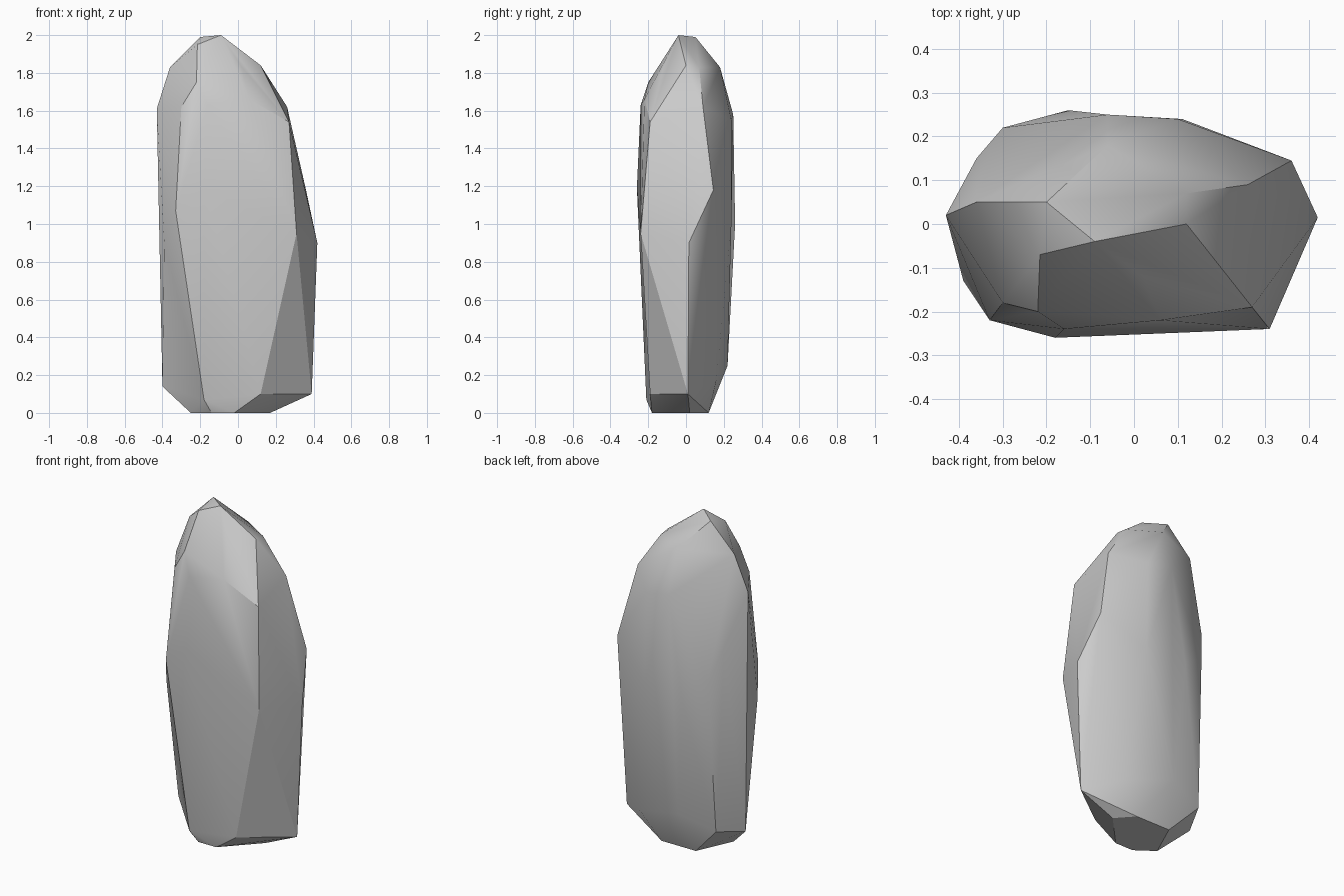
import bpy
import bmesh
import math

# Remove only the default cube
default_cube = bpy.data.objects.get("Cube")
if default_cube:
    bpy.data.objects.remove(default_cube, do_unlink=True)


def make_material(name, colour):
    material = bpy.data.materials.new(name)
    material.use_nodes = True
    material.diffuse_color = colour
    shader = next(node for node in material.node_tree.nodes
                  if node.type == "BSDF_PRINCIPLED")
    shader.inputs["Base Color"].default_value = colour
    shader.inputs["Roughness"].default_value = 0.9
    return material


# Corner points of the stone, grouped by the part of the rock they shape
foot = [
    (-.25, -.1, 0), (-.14, -.18, 0), (-.02, -.18, 0), (.17, .02, 0),
    (.08, .12, 0), (-.15, .12, 0),
    (-.4, 0, .14), (-.18, -.21, .07), (.12, -.19, .1), (.39, .01, .1),
    (.2, .16, .17), (-.1, .22, .25), (-.32, .17, .18),
]
waist = [
    (.33, -.17, .77), (.42, .015, .9), (.31, -.24, .95), (-.39, -.13, .9),
    (-.33, -.22, 1.07), (-.18, -.26, 1.19), (.36, .145, 1.18),
    (.11, .24, 1), (-.15, .26, 1), (-.3, .22, 1.1), (-.36, .15, 1.3),
]
shoulder = [
    (-.43, .02, 1.61), (-.3, -.18, 1.62), (-.16, -.24, 1.63),
    (.06, -.22, 1.66), (.27, -.19, 1.54), (.26, .09, 1.62),
    (-.06, .25, 1.58), (.1, .24, 1.55), (-.22, -.2, 1.75),
]
crown = [
    (-.36, .05, 1.83), (.02, -.12, 1.83), (.12, 0, 1.84), (.12, .07, 1.83),
    (-.06, .18, 1.83), (-.215, -.07, 1.95), (-.09, -.04, 2), (-.2, .05, 1.99),
]


def build_faceted_stone(name, corners, material):
    """Wrap the corners in one faceted skin and shade the shallow creases smooth."""
    mesh = bpy.data.meshes.new(name)
    stone = bpy.data.objects.new(name, mesh)
    bpy.context.collection.objects.link(stone)

    bm = bmesh.new()
    for corner in corners:
        bm.verts.new(corner)
    bmesh.ops.convex_hull(bm, input=bm.verts[:])
    loose = [vert for vert in bm.verts if not vert.link_faces]
    bmesh.ops.delete(bm, geom=loose, context="VERTS")

    # Merge nearly flat triangles into broad facets
    bmesh.ops.dissolve_limit(bm, angle_limit=math.radians(4),
                             verts=bm.verts[:], edges=bm.edges[:])
    bmesh.ops.recalc_face_normals(bm, faces=bm.faces[:])
    bm.to_mesh(mesh)
    bm.free()
    mesh.materials.append(material)

    bpy.ops.object.select_all(action="DESELECT")
    stone.select_set(True)
    bpy.context.view_layer.objects.active = stone
    bpy.ops.object.shade_smooth_by_angle(angle=math.radians(30))
    return stone


# Standing stone
stone_grey = make_material("stone_grey", (0.6, 0.6, 0.6, 1))
build_faceted_stone("standing_stone", foot + waist + shoulder + crown, stone_grey)
